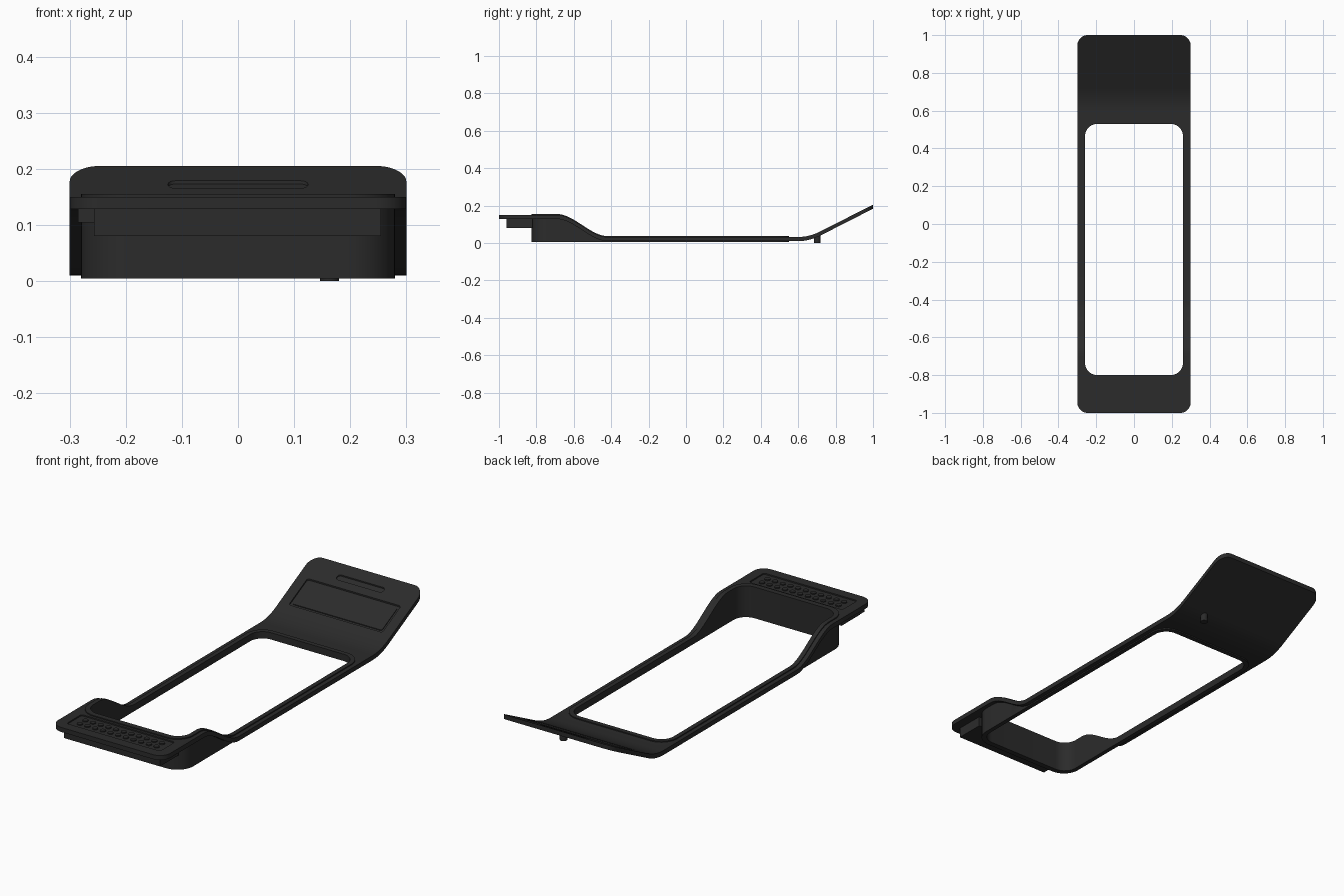
import bpy, bmesh, math

if "Cube" in bpy.data.objects:
    bpy.data.objects.remove(bpy.data.objects["Cube"])

black = bpy.data.materials.new("matte black")
black.diffuse_color = (0.024, 0.024, 0.024, 1)
black.use_nodes = True
black.node_tree.nodes["Principled BSDF"].inputs["Base Color"].default_value = black.diffuse_color

T = 0.022                 # thickness of the bent plate
RAIL, SHELF = 0.010, 0.128  # underside heights of the rails and the front shelf
SLOPE = 0.509             # slope of the rear ramp


def under(y):
    """Height of the plate's underside along its length."""
    if y < 0.60:
        t = min(max((y + 0.69) / 0.27, 0), 1)
        return SHELF + (RAIL - SHELF) * t * t * (3 - 2 * t)
    if y < 0.72:
        return RAIL + SLOPE * (y - 0.60) ** 2 / 0.24
    return RAIL + SLOPE * (y - 0.66)


def rrect(hx, y0, y1, r, seg=10):
    """Rounded rectangle outline, symmetric in x."""
    pts = []
    for cx, cy, a in ((hx - r, y1 - r, 0), (r - hx, y1 - r, 90),
                      (r - hx, y0 + r, 180), (hx - r, y0 + r, 270)):
        for i in range(seg + 1):
            b = math.radians(a + 90 * i / seg)
            pts.append((cx + r * math.cos(b), cy + r * math.sin(b)))
    return pts


def circle(cx, cy, r, n=16):
    return [(cx + r * math.cos(2 * math.pi * i / n),
             cy + r * math.sin(2 * math.pi * i / n)) for i in range(n)]


def prism(name, outlines, z0, z1):
    bm = bmesh.new()
    for pts in outlines:
        lo = [bm.verts.new((x, y, z0)) for x, y in pts]
        hi = [bm.verts.new((x, y, z1)) for x, y in pts]
        bm.faces.new(lo[::-1])
        bm.faces.new(hi)
        for i in range(len(pts)):
            j = (i + 1) % len(pts)
            bm.faces.new((lo[i], lo[j], hi[j], hi[i]))
    bmesh.ops.remove_doubles(bm, verts=bm.verts, dist=1e-5)
    bmesh.ops.recalc_face_normals(bm, faces=bm.faces)
    me = bpy.data.meshes.new(name)
    bm.to_mesh(me)
    bm.free()
    me.materials.append(black)
    ob = bpy.data.objects.new(name, me)
    bpy.context.collection.objects.link(ob)
    return ob


def cut(ob, outlines, z0, z1):
    c = prism("cutter", outlines, z0, z1)
    m = ob.modifiers.new("cut", 'BOOLEAN')
    m.operation, m.solver, m.object = 'DIFFERENCE', 'EXACT', c
    bpy.context.view_layer.objects.active = ob
    bpy.ops.object.modifier_apply(modifier=m.name)
    bpy.data.objects.remove(c, do_unlink=True)


def bend(ob, place):
    """Slice across the two curved zones, then move every vertex."""
    bm = bmesh.new()
    bm.from_mesh(ob.data)
    bmesh.ops.triangulate(bm, faces=bm.faces[:])
    ys = [-0.69 + 0.27 * i / 18 for i in range(19)]
    ys += [0.60 + 0.12 * i / 8 for i in range(9)]
    for y in ys:
        bmesh.ops.bisect_plane(bm, geom=bm.verts[:] + bm.edges[:] + bm.faces[:],
                               plane_co=(0, y, 0), plane_no=(0, 1, 0), dist=1e-6)
    for v in bm.verts:
        v.co.z = place(v.co.y, v.co.z)
    bm.to_mesh(ob.data)
    bm.free()


follow = lambda y, z: under(y) + z

# Bent plate: front shelf, side rails and rear ramp
plate = prism("bent_plate", [rrect(0.30, -1, 1, 0.055)], 0, T)
cut(plate, [rrect(0.27, -0.812, 0.54, 0.07)], -0.1, 0.1)
cut(plate, [rrect(0.25, -0.952, -0.838, 0.012, 4)], T - 0.006, 0.1)
cut(plate, [rrect(0.25, 0.745, 0.888, 0.010, 4)], T - 0.007, 0.1)
cut(plate, [rrect(0.125, 0.922, 0.948, 0.0129, 6)], T - 0.006, 0.1)
bend(plate, follow)

# Panel inside the ramp recess
panel = prism("ramp_panel", [rrect(0.239, 0.757, 0.876, 0.006, 3)], T - 0.010, T - 0.003)
bend(panel, follow)

# Grip dots on the front shelf
dots = prism("grip_dots", [circle(-0.205 + 0.041 * i, y, 0.013)
                           for i in range(11) for y in (-0.915, -0.873)],
             T - 0.008, T - 0.001)
bend(dots, follow)

# Wall around the opening, tall at the front and low along the rails
wall = prism("opening_wall", [rrect(0.28, -0.826, 0.552, 0.085)], 0, 1)
cut(wall, [rrect(0.259, -0.80, 0.53, 0.065)], -1, 2)
bend(wall, lambda y, z: 0.004 if z < 0.5 else under(y) + T + 0.005)

# Latch block and side tab beneath the shelf
box = lambda x0, x1, y0, y1: [(x0, y0), (x1, y0), (x1, y1), (x0, y1)]
prism("latch_block", [box(-0.257, 0.255, -0.96, -0.82)], 0.08, SHELF + 0.004)
prism("latch_tab", [box(-0.285, -0.25, -0.955, -0.83)], 0.104, SHELF + 0.004)

# Small peg below the ramp
prism("peg", [circle(0.163, 0.702, 0.017, 24)], 0, under(0.70) + 0.01)

bpy.ops.object.select_all(action='SELECT')
bpy.context.view_layer.objects.active = plate
bpy.ops.object.shade_smooth_by_angle(angle=math.radians(30))
